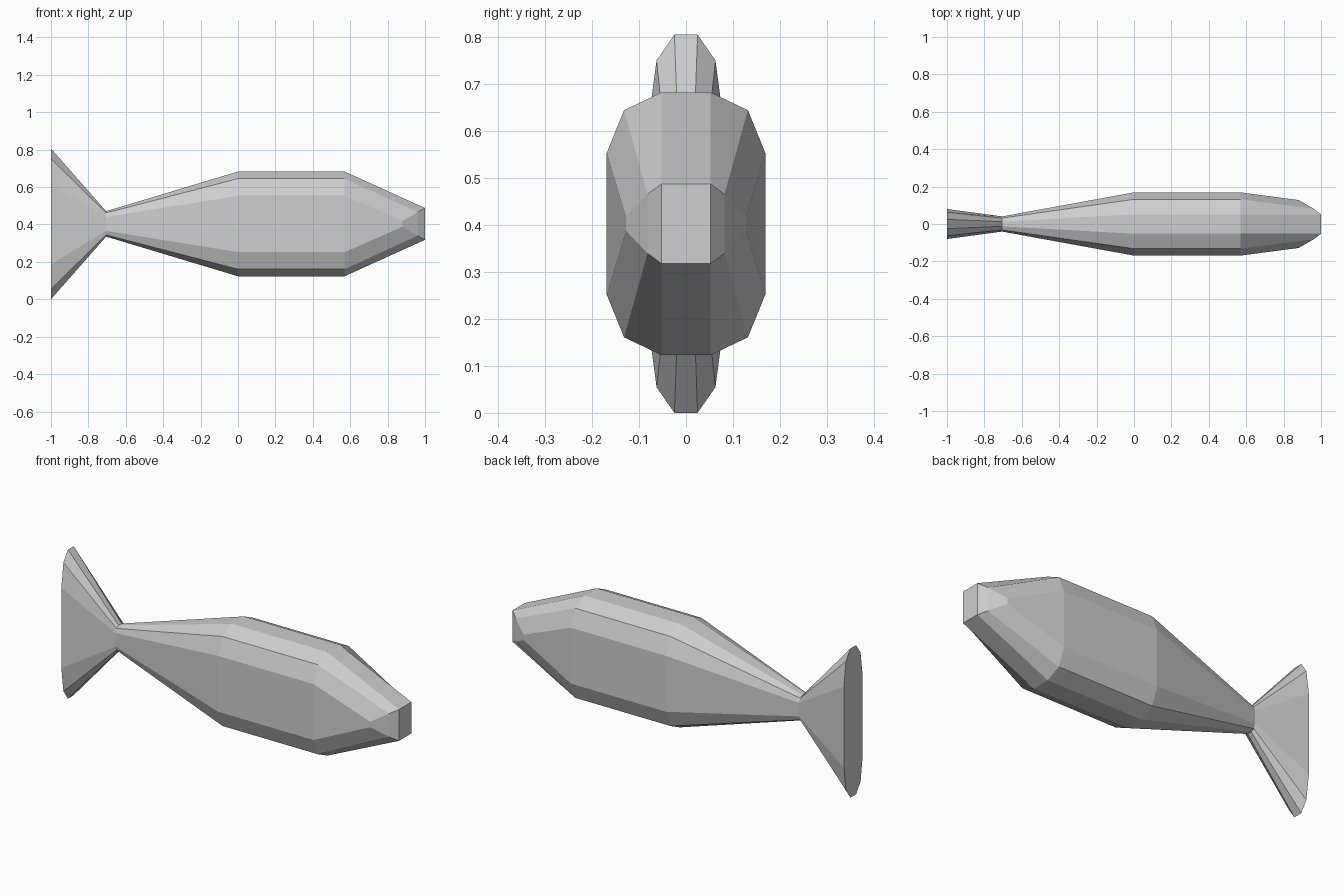
import bpy
import bmesh

# Clear the default cube
cube = bpy.data.objects.get("Cube")
if cube:
    bpy.data.objects.remove(cube, do_unlink=True)

# Single flat grey
grey = bpy.data.materials.new("light_grey")
grey.use_nodes = True
colour = (0.62, 0.62, 0.62, 1)
grey.diffuse_color = colour
grey.node_tree.nodes["Principled BSDF"].inputs["Base Color"].default_value = colour

MID_Z = 0.403
# Half of the twelve-sided section, top to bottom: (y, z) from the centre
SECTION = [(0.052, 0.280), (0.132, 0.242), (0.169, 0.151),
           (0.169, -0.151), (0.132, -0.242), (0.052, -0.280)]
# Stations from tail to head: (x, y scale, z scale)
STATIONS = [(-1.0, 0.475, 1.439), (-0.705, 0.24, 0.243), (0.0, 1, 1), (0.57, 1, 1)]
# Half of the wrapped snout ring: (x, y, z)
SNOUT = [(1.0, 0.052, 0.085), (0.96, 0.082, 0.063), (0.88, 0.128, 0.015),
         (0.88, 0.128, -0.015), (0.96, 0.082, -0.063), (1.0, 0.052, -0.085)]

bm = bmesh.new()


def add_ring(half):
    """Mirror half a section across y = 0 into a closed ring."""
    points = half + [(x, -y, z) for x, y, z in reversed(half)]
    return [bm.verts.new((x, y, z + MID_Z)) for x, y, z in points]


rings = [add_ring([(x, y * sy, z * sz) for y, z in SECTION]) for x, sy, sz in STATIONS]
rings.append(add_ring(SNOUT))

# Skin between neighbouring rings
for a, b in zip(rings, rings[1:]):
    for i in range(12):
        j = (i + 1) % 12
        bm.faces.new((a[i], a[j], b[j], b[i]))

# Flat tail end
bm.faces.new(rings[0])

# Snout tip with bevelled cheeks
tip = rings[-1]
for quad in [(0, 5, 6, 11), (0, 1, 4, 5), (1, 2, 3, 4), (6, 7, 10, 11), (7, 8, 9, 10)]:
    bm.faces.new([tip[i] for i in quad])

bmesh.ops.recalc_face_normals(bm, faces=bm.faces)
mesh = bpy.data.meshes.new("fish_body")
bm.to_mesh(mesh)
bm.free()
mesh.materials.append(grey)
body = bpy.data.objects.new("fish_body", mesh)
bpy.context.collection.objects.link(body)
